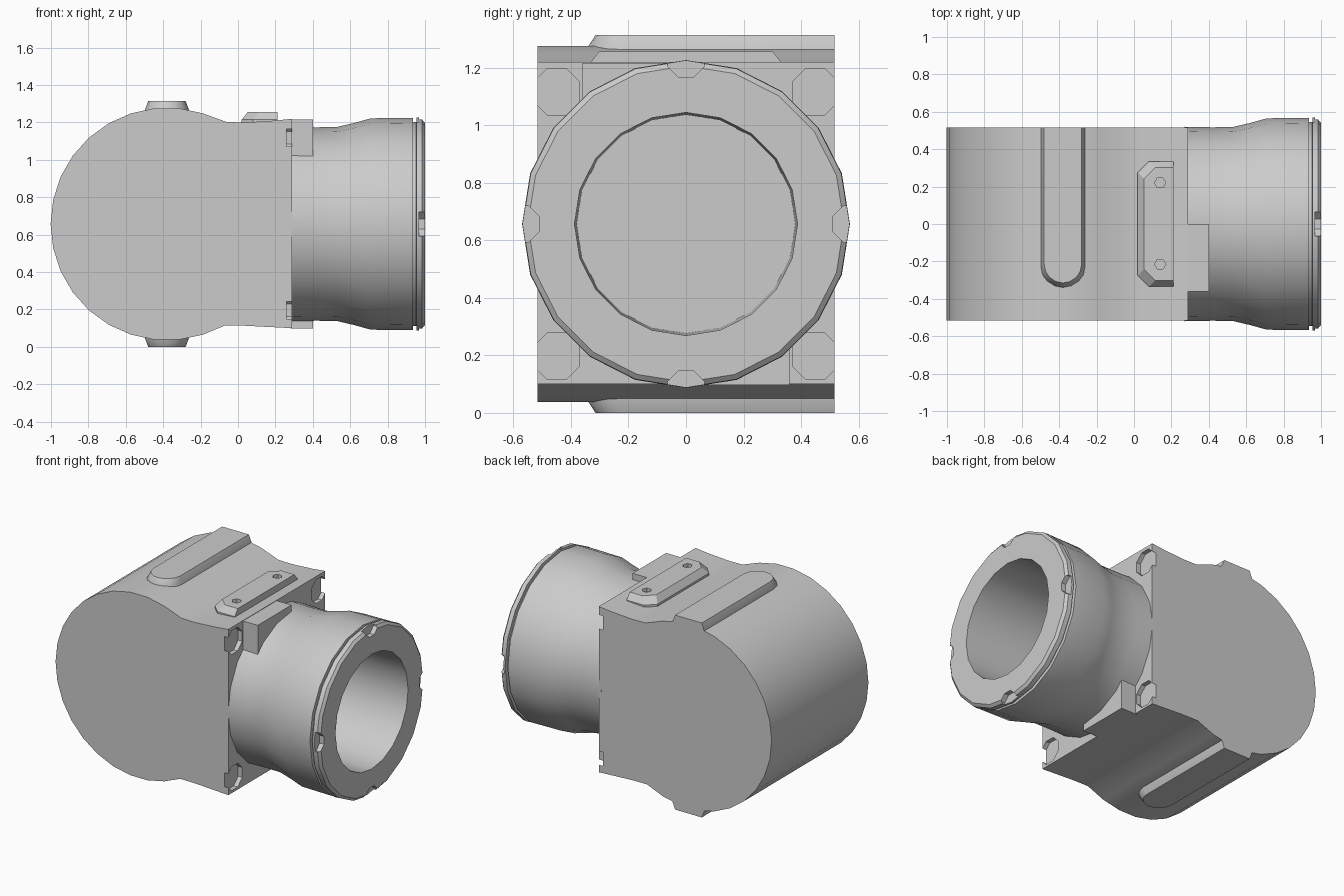
import bpy, bmesh
from math import sin, cos, pi, radians
from mathutils import Vector

cube = bpy.data.objects.get("Cube")
if cube:
    bpy.data.objects.remove(cube, do_unlink=True)

grey = bpy.data.materials.new("light grey")
grey.use_nodes = True
COLOUR = (0.6, 0.6, 0.6, 1)
grey.diffuse_color = COLOUR
grey.node_tree.nodes["Principled BSDF"].inputs["Base Color"].default_value = COLOUR

MID = 0.657          # height of the main axis
BACK = 0.517         # half depth of the housing


def finish(name, bm, angle=35):
    bmesh.ops.recalc_face_normals(bm, faces=bm.faces)
    mesh = bpy.data.meshes.new(name)
    bm.to_mesh(mesh)
    bm.free()
    mesh.materials.append(grey)
    ob = bpy.data.objects.new(name, mesh)
    bpy.context.collection.objects.link(ob)
    smooth(ob, angle)
    return ob


def smooth(ob, angle=35):
    bpy.ops.object.select_all(action='DESELECT')
    ob.select_set(True)
    bpy.context.view_layer.objects.active = ob
    bpy.ops.object.shade_smooth_by_angle(angle=radians(angle))


def loft(name, rings, angle=35):
    """Closed solid through rings of equal point count."""
    bm = bmesh.new()
    loops = [[bm.verts.new(p) for p in ring] for ring in rings]
    n = len(loops[0])
    for a, b in zip(loops, loops[1:]):
        for i in range(n):
            j = (i + 1) % n
            bm.faces.new((a[i], a[j], b[j], b[i]))
    bm.faces.new(loops[0])
    bm.faces.new(loops[-1])
    return finish(name, bm, angle)


def ngon(x, y, z, r, n, turn=0.0):
    """Ring around the x axis."""
    return [(x, y + r * sin(turn + 2 * pi * i / n), z + r * cos(turn + 2 * pi * i / n))
            for i in range(n)]


def cut(target, cutters):
    for c in cutters:
        mod = target.modifiers.new("cut", 'BOOLEAN')
        mod.operation = 'DIFFERENCE'
        mod.solver = 'EXACT'
        mod.object = c
        bpy.context.view_layer.objects.active = target
        bpy.ops.object.modifier_apply(modifier=mod.name)
        bpy.data.objects.remove(c, do_unlink=True)
    smooth(target)


# Housing: round drum flowing into a square mounting face
drum = [(-0.38 + 0.622 * cos(radians(a)), MID + 0.622 * sin(radians(a)))
        for a in range(72, 289, 12)]
outline = ([(0.29, 1.22), (0.2, 1.21), (0.04, 1.2), (-0.06, 1.202)] + drum
           + [(-0.07, 0.114), (0.04, 0.113), (0.29, 0.1)])
housing = loft("housing", [[(x, y, z) for x, z in outline] for y in (-BACK, BACK)])

# Corner bolt pockets, open at the sides
pockets = []
for y in (-0.45, 0.45):
    for z in (MID - 0.46, MID + 0.46):
        pockets.append(loft("pocket_cutter", [ngon(x, y, z, 0.087, 8, pi / 8)
                                              for x in (0.26, 0.34)]))
cut(housing, pockets)

# Neck: turned barrel with a groove, end ring and blind bore
SIDES = 20
profile = [(0.27, 0.52), (0.42, 0.517), (0.53, 0.519), (0.62, 0.54), (0.71, 0.565),
           (0.935, 0.568), (0.936, 0.545), (0.953, 0.545), (0.954, 0.57),
           (0.985, 0.568), (1.0, 0.55), (1.0, 0.388), (0.3, 0.38)]
neck = loft("neck", [ngon(x, 0, MID, r, SIDES) for x, r in profile])

# Four notches around the end ring
notches = []
for i in range(4):
    a = i * pi / 2
    notches.append(loft("notch_cutter", [
        ngon(x, 0.575 * sin(a), MID + 0.575 * cos(a), 0.07, 8, pi / 8)
        for x in (0.968, 1.05)]))
cut(neck, notches)

# Stop blocks between housing and neck, opposite each other about the axis
section = [(-0.36, 0.32), (-0.36, 0.56), (0, 0.56), (0, 0.44)]
for name, s in (("upper_stop_block", 1), ("lower_stop_block", -1)):
    loft(name, [[(x, s * y, MID + s * z) for y, z in section] for x in (0.28, 0.40)])


# Guide rails with one rounded end, above and below the drum
def rail_ring(half, front, z):
    arc = [(-0.38 - half * cos(pi * i / 8), front + half * (1 - sin(pi * i / 8)), z)
           for i in range(9)]
    return [(-0.38 - half, BACK, z)] + arc + [(-0.38 + half, BACK, z)]


for name, s in (("top_rail", 1), ("bottom_rail", -1)):
    loft(name, [rail_ring(half, front, MID + s * h) for half, front, h in
                ((0.122, -0.35, 0.54), (0.118, -0.345, 0.61), (0.1, -0.315, 0.657))], 30)


# Chamfered accessory plate with two screw sockets
def plate_ring(inset, z):
    x, y, c = 0.02 + inset, 0.335 - inset, 0.06
    return [(0.21, -y, z), (x + c, -y, z), (x, c - y, z),
            (x, y - c, z), (x + c, y, z), (0.21, y, z)]


plate = loft("accessory_plate", [plate_ring(0, 1.18), plate_ring(0, 1.215),
                                 plate_ring(0.033, 1.257)], 20)
sockets = []
for y in (-0.215, 0.22):
    rings = [[(0.14 + 0.03 * cos(i * pi / 3), y + 0.03 * sin(i * pi / 3), z)
              for i in range(6)] for z in (1.235, 1.3)]
    sockets.append(loft("socket_cutter", rings))
cut(plate, sockets)
